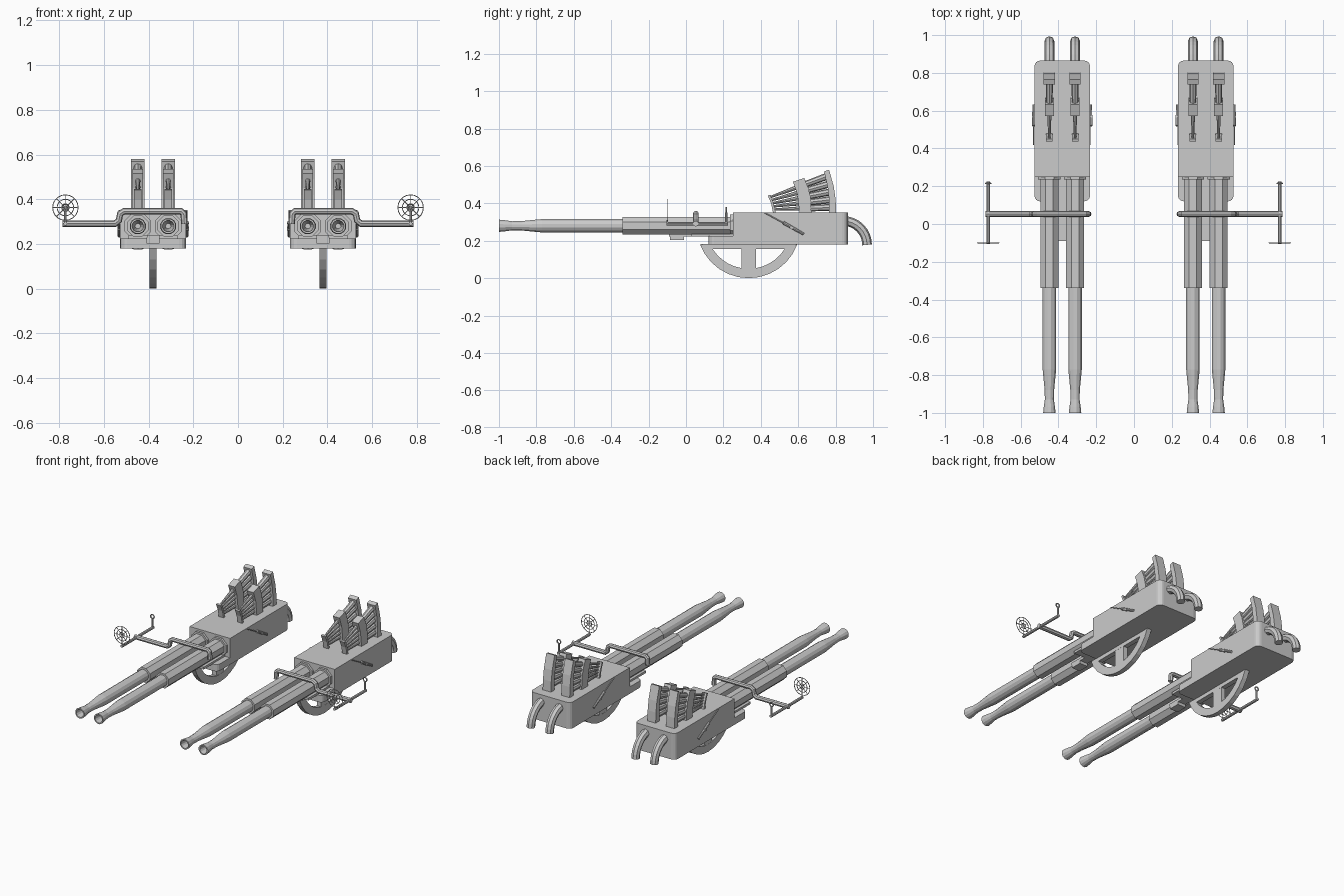
import bpy, bmesh, math
from mathutils import Vector, Matrix

cube = bpy.data.objects.get("Cube")
if cube:
    bpy.data.objects.remove(cube, do_unlink=True)

MID = 0.38                    # centre line of one mount
BORES = (MID - 0.068, MID + 0.068)
BORE_Z = 0.28


def add(name, mesh):
    """Link a mesh and mirror it to the opposite mount."""
    obj = bpy.data.objects.new(name, mesh)
    bpy.context.collection.objects.link(obj)
    obj.modifiers.new("Mirror", 'MIRROR').use_axis = (True, False, False)
    return obj


def finish(name, bm):
    bmesh.ops.recalc_face_normals(bm, faces=bm.faces)
    mesh = bpy.data.meshes.new(name)
    bm.to_mesh(mesh)
    bm.free()
    return add(name, mesh)


def prism_bm(outline, x0, x1):
    """Side outline of (y, z) points, extruded across x."""
    bm = bmesh.new()
    face = bm.faces.new([bm.verts.new((x0, y, z)) for y, z in outline])
    new = bmesh.ops.extrude_face_region(bm, geom=[face])["geom"]
    verts = [v for v in new if isinstance(v, bmesh.types.BMVert)]
    bmesh.ops.translate(bm, verts=verts, vec=(x1 - x0, 0, 0))
    return bm


def prism(name, outline, x, width):
    return finish(name, prism_bm(outline, x - width / 2, x + width / 2))


def box(name, x, y, z):
    (y0, y1), (z0, z1) = y, z
    outline = [(y0, z0), (y1, z0), (y1, z1), (y0, z1)]
    return finish(name, prism_bm(outline, *x))


def lathe(name, profile, x, z, sides):
    """Revolve (y, radius) points round an axis along y."""
    bm = bmesh.new()
    rings = []
    for y, r in profile:
        angles = [math.tau * (i + 0.5) / sides for i in range(sides)]
        rings.append([bm.verts.new((x + r * math.cos(a), y, z + r * math.sin(a)))
                      for a in angles])
    for a, b in zip(rings, rings[1:]):
        for i in range(sides):
            j = (i + 1) % sides
            bm.faces.new((a[i], a[j], b[j], b[i]))
    bm.faces.new(rings[0])
    bm.faces.new(rings[-1])
    return finish(name, bm)


def rod(name, start, end, r0, r1, sides=8):
    bm = bmesh.new()
    start, end = Vector(start), Vector(end)
    axis = end - start
    matrix = Matrix.Translation((start + end) / 2) @ axis.to_track_quat('Z', 'Y').to_matrix().to_4x4()
    bmesh.ops.create_cone(bm, cap_ends=True, segments=sides, radius1=r0,
                          radius2=r1, depth=axis.length, matrix=matrix)
    return finish(name, bm)


def tube(name, path, radius, closed=False, resolution=2):
    curve = bpy.data.curves.new(name, 'CURVE')
    curve.dimensions = '3D'
    curve.bevel_depth, curve.bevel_resolution = radius, resolution
    curve.use_fill_caps = True
    spline = curve.splines.new('POLY')
    spline.points.add(len(path) - 1)
    for point, co in zip(spline.points, path):
        point.co = (*co, 1)
    spline.use_cyclic_u = closed
    temp = bpy.data.objects.new(name, curve)
    mesh = bpy.data.meshes.new_from_object(temp)
    bpy.data.objects.remove(temp)
    for poly in mesh.polygons:
        poly.use_smooth = False
    return add(name, mesh)


def circle(x, y, z, r, count):
    return [(x + r * math.cos(math.tau * i / count), y,
             z + r * math.sin(math.tau * i / count)) for i in range(count)]


# Receiver housing with a low front tray and rounded upright corners
FRONT, STEP, BACK, FLOOR, ROOF = 0.12, 0.25, 0.865, 0.18, 0.352
bm = prism_bm([(FRONT, FLOOR), (BACK, FLOOR), (BACK, ROOF), (STEP, ROOF),
               (STEP, 0.225), (FRONT, 0.225)], MID - 0.147, MID + 0.147)
upright = [e for e in bm.edges
           if abs(e.verts[0].co.z - e.verts[1].co.z) > 0.01
           and abs(e.verts[0].co.y - STEP) > 0.01]
bmesh.ops.bevel(bm, geom=upright, offset=0.03, segments=4, profile=0.5, affect='EDGES')
finish("receiver_housing", bm)

# Elevation arc: curved rim, top rail and centre spoke
ARC_Y, ARC_Z, ARC_R = 0.335, 0.278, 0.278


def arc(radius, chord_z, steps=12):
    half = math.acos((ARC_Z - chord_z) / radius)
    return [(ARC_Y + radius * math.sin(half * (2 * i / steps - 1)),
             ARC_Z - radius * math.cos(half * (2 * i / steps - 1)))
            for i in range(steps + 1)]


outer, inner = arc(ARC_R, 0.182), arc(ARC_R - 0.05, 0.155)
prism("elevation_arc_rim", outer + inner[::-1], MID, 0.032)
prism("elevation_arc_rail", [(0.08, 0.182), (0.59, 0.182), (0.55, 0.155), (0.12, 0.155)], MID, 0.031)
box("elevation_arc_spoke", (MID - 0.015, MID + 0.015), (0.297, 0.373), (0.04, 0.17))

# Cradle bar and block under the barrels
box("cradle_bar", (MID - 0.028, MID + 0.028), (-0.09, 0.25), (0.222, 0.24))
box("cradle_block", (MID - 0.03, MID + 0.03), (-0.085, -0.012), (0.203, 0.23))
box("cradle_plate", (MID - 0.11, MID + 0.11), (0.03, 0.25), (0.222, 0.237))

BARREL = [(-0.9, 0.012), (-1.0, 0.026), (-1.0, 0.034), (-0.97, 0.031),
          (-0.93, 0.025), (-0.88, 0.026), (-0.77, 0.037), (-0.33, 0.037)]
SLEEVE = [(-0.34, 0.03), (-0.34, 0.051), (0.25, 0.051)]
COLLAR = [(0.235, 0.05), (0.235, 0.064), (0.255, 0.064)]

for bore in BORES:
    # Barrel with flared, hollow muzzle
    lathe("barrel", BARREL, bore, BORE_Z, 12)
    lathe("barrel_sleeve", SLEEVE, bore, BORE_Z, 8)
    lathe("sleeve_collar", COLLAR, bore, BORE_Z, 8)

    # Clip guides fanning out of the roof
    prism("clip_front_guide", [(0.465, 0.35), (0.48, 0.35), (0.468, 0.40),
                               (0.45, 0.445), (0.437, 0.442), (0.455, 0.40)], bore, 0.034)
    prism("clip_middle_band", [(0.607, 0.35), (0.67, 0.35), (0.668, 0.42), (0.655, 0.48),
                               (0.632, 0.535), (0.572, 0.515), (0.595, 0.45)], bore, 0.048)
    prism("clip_rear_guide", [(0.765, 0.35), (0.803, 0.35), (0.80, 0.42), (0.79, 0.49),
                              (0.765, 0.58), (0.738, 0.57), (0.757, 0.49), (0.765, 0.42)], bore, 0.06)

    # Stacked cartridges, each tilted a little more
    for i in range(5):
        t = i / 4
        back = Vector((bore, 0.775 - 0.025 * t * t, 0.378 + 0.165 * t))
        nose = Vector((bore, 0.468 - 0.018 * t, 0.367 + 0.066 * t))
        neck = nose.lerp(back, 0.5)
        rod("cartridge_case", back, neck, 0.019, 0.016)
        rod("cartridge_nose", neck, nose, 0.012, 0.006)

    # Curved ejection chute
    chute = [(bore, 0.84 + 0.128 * math.sin(a), 0.178 + 0.128 * math.cos(a))
             for a in [math.pi / 16 * i for i in range(9)]]
    tube("ejection_chute", chute, 0.026)

# Slanted levers on both cheeks
for side in (-1, 1):
    x = MID + side * 0.151
    rod("cheek_lever", (x, 0.42, 0.35), (x, 0.63, 0.235), 0.003, 0.003, 6)
    rod("cheek_grip", (x, 0.52, 0.297), (x, 0.63, 0.235), 0.009, 0.007)
    rod("cheek_pivot", (MID + side * 0.14, 0.565, 0.27), (MID + side * 0.16, 0.565, 0.27), 0.009, 0.009)

# Sight arm bridging the sleeves and cranked outwards
tube("sight_arm", [(MID - 0.14, 0.053, 0.29), (MID - 0.137, 0.053, 0.335), (MID - 0.125, 0.053, 0.346),
                   (0.51, 0.053, 0.346), (0.527, 0.053, 0.335), (0.533, 0.053, 0.305),
                   (0.55, 0.053, 0.291), (0.785, 0.053, 0.291)], 0.015)
SIGHT_X, SIGHT_Y, SIGHT_Z = 0.772, -0.1, 0.363
rod("sight_rail", (SIGHT_X, -0.105, 0.291), (SIGHT_X, 0.225, 0.291), 0.009, 0.009)

# Front ring sight: concentric wires, spokes and post
for radius in (0.057, 0.037, 0.017):
    tube("ring_sight_wire", circle(SIGHT_X, SIGHT_Y, SIGHT_Z, radius, 20), 0.0022, True, 1)
for i in range(4):
    a = math.pi * i / 4
    reach = Vector((0.057 * math.cos(a), 0, 0.057 * math.sin(a)))
    centre = Vector((SIGHT_X, SIGHT_Y, SIGHT_Z))
    rod("ring_sight_spoke", centre - reach, centre + reach, 0.0018, 0.0018, 6)
rod("ring_sight_post", (SIGHT_X, SIGHT_Y, 0.285), (SIGHT_X, SIGHT_Y, 0.31), 0.004, 0.004)

# Rear eyepiece
rod("eyepiece_post", (SIGHT_X, 0.215, 0.285), (SIGHT_X, 0.215, 0.352), 0.006, 0.006)
tube("eyepiece_ring", circle(SIGHT_X, 0.215, 0.365, 0.013, 12), 0.004, True, 1)
